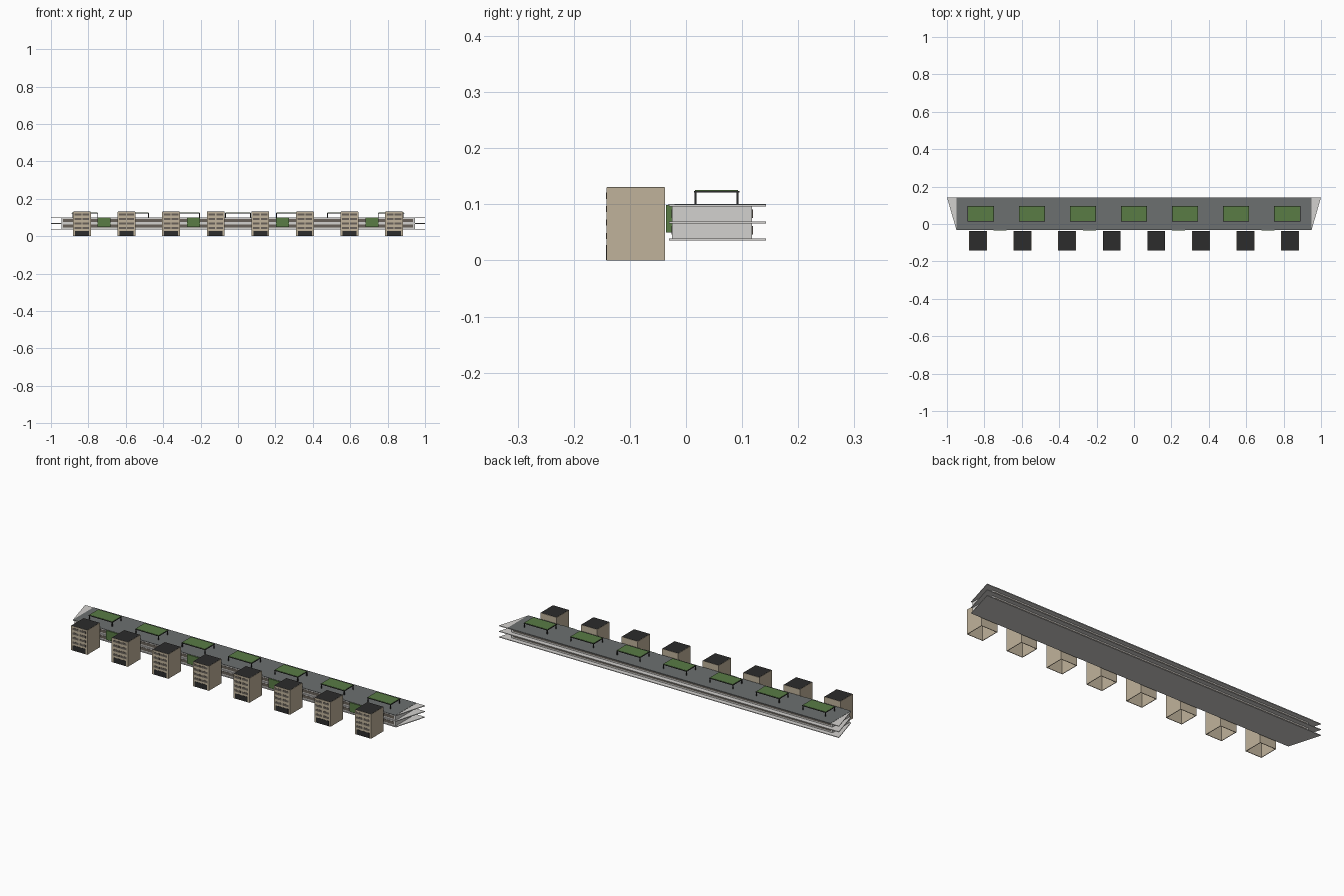
import bpy
import bmesh

cube = bpy.data.objects.get("Cube")
if cube:
    bpy.data.objects.remove(cube)


def material(name, rgb):
    m = bpy.data.materials.new(name)
    m.use_nodes = True
    m.diffuse_color = (*rgb, 1)
    m.node_tree.nodes["Principled BSDF"].inputs["Base Color"].default_value = (*rgb, 1)
    return m


TAN = material("tan brick", (0.53, 0.45, 0.33))
CONCRETE = material("light concrete", (0.65, 0.64, 0.62))
ROOF = material("grey roofing", (0.15, 0.16, 0.16))
DARK = material("dark roofing", (0.025, 0.025, 0.025))
GLASS = material("brown glass", (0.14, 0.12, 0.1))
GREEN = material("planting green", (0.1, 0.2, 0.06))


def solid(name, mat, polys):
    """Extruded outlines: each entry is (outline, bottom, top)."""
    bm = bmesh.new()
    for outline, z0, z1 in polys:
        face = bm.faces.new([bm.verts.new((x, y, z0)) for x, y in outline])
        up = bmesh.ops.extrude_face_region(bm, geom=[face])["geom"]
        bmesh.ops.translate(bm, vec=(0, 0, z1 - z0),
                            verts=[v for v in up if isinstance(v, bmesh.types.BMVert)])
    bmesh.ops.recalc_face_normals(bm, faces=bm.faces)
    mesh = bpy.data.meshes.new(name)
    bm.to_mesh(mesh)
    bm.free()
    mesh.materials.append(mat)
    obj = bpy.data.objects.new(name, mesh)
    bpy.context.collection.objects.link(obj)
    return obj


def block(x, w, y0, y1, z0, z1):
    a, b = x - w / 2, x + w / 2
    return [(a, y0), (b, y0), (b, y1), (a, y1)], z0, z1


# Long block: walls, tapered floor slabs and roof covering
FRONT, BACK, WALL = -0.03, 0.143, 0.118
solid("long_block_walls", CONCRETE, [block(0, 1.89, -0.025, WALL, 0.039, 0.098)])
outline = [(-0.95, FRONT), (0.95, FRONT), (1, BACK), (-1, BACK)]
solid("floor_slabs", CONCRETE, [(outline, z, z + 0.0035) for z in (0.036, 0.066, 0.096)])
solid("roof_covering", ROOF, [block(0, 1.9, FRONT - 0.001, BACK, 0.0985, 0.1005)])

# Front and rear window ribbons
for name, y in (("front", -0.026), ("rear", WALL)):
    solid(name + "_window_ribbons", GLASS,
          [block(0, 1.87, y, y + 0.001, z, z + 0.015) for z in (0.046, 0.076)])

# Green wall panels between every other pair of towers
solid("green_wall_panels", GREEN,
      [block(x, 0.07, -0.036, -0.024, 0.05, 0.099) for x in (-0.716, -0.239, 0.239, 0.716)])

# Planted canopies on slim posts
for i in range(7):
    x = (i - 3) * 0.273
    solid("canopy_frame", DARK, [block(x, 0.14, 0.014, 0.095, 0.121, 0.124)] +
          [block(x + sx * 0.067, 0.004, y, y + 0.004, 0.1, 0.122)
           for sx in (-1, 1) for y in (0.015, 0.09)])
    solid("canopy_planting", GREEN, [block(x, 0.136, 0.016, 0.093, 0.124, 0.1255)])

# Towers: open-bottomed shells with dark roofs, window bands and entrances
Y0, Y1, H, W = -0.142, -0.037, 0.13, 0.095
T = 0.003
for i in range(8):
    x = (i - 3.5) * 0.2385
    solid("tower_walls", TAN, [
        block(x, W, Y0, Y0 + T, 0, H), block(x, W, Y1 - T, Y1, 0, H),
        block(x - (W - T) / 2, T, Y0 + T, Y1 - T, 0, H),
        block(x + (W - T) / 2, T, Y0 + T, Y1 - T, 0, H)])
    solid("tower_roof", DARK, [block(x, W - 0.003, Y0 + 0.0015, Y1 - 0.0015, 0.127, 0.1305)])
    levels = [0.038 + 0.024 * k for k in range(4)]
    solid("tower_windows", GLASS,
          [block(x + s * 0.021, 0.036, Y0 - 0.001, Y0, z, z + 0.011)
           for z in levels for s in (-1, 1)])
    solid("tower_entrance", DARK, [block(x, 0.075, Y0 - 0.001, Y0, 0.001, 0.028)])
